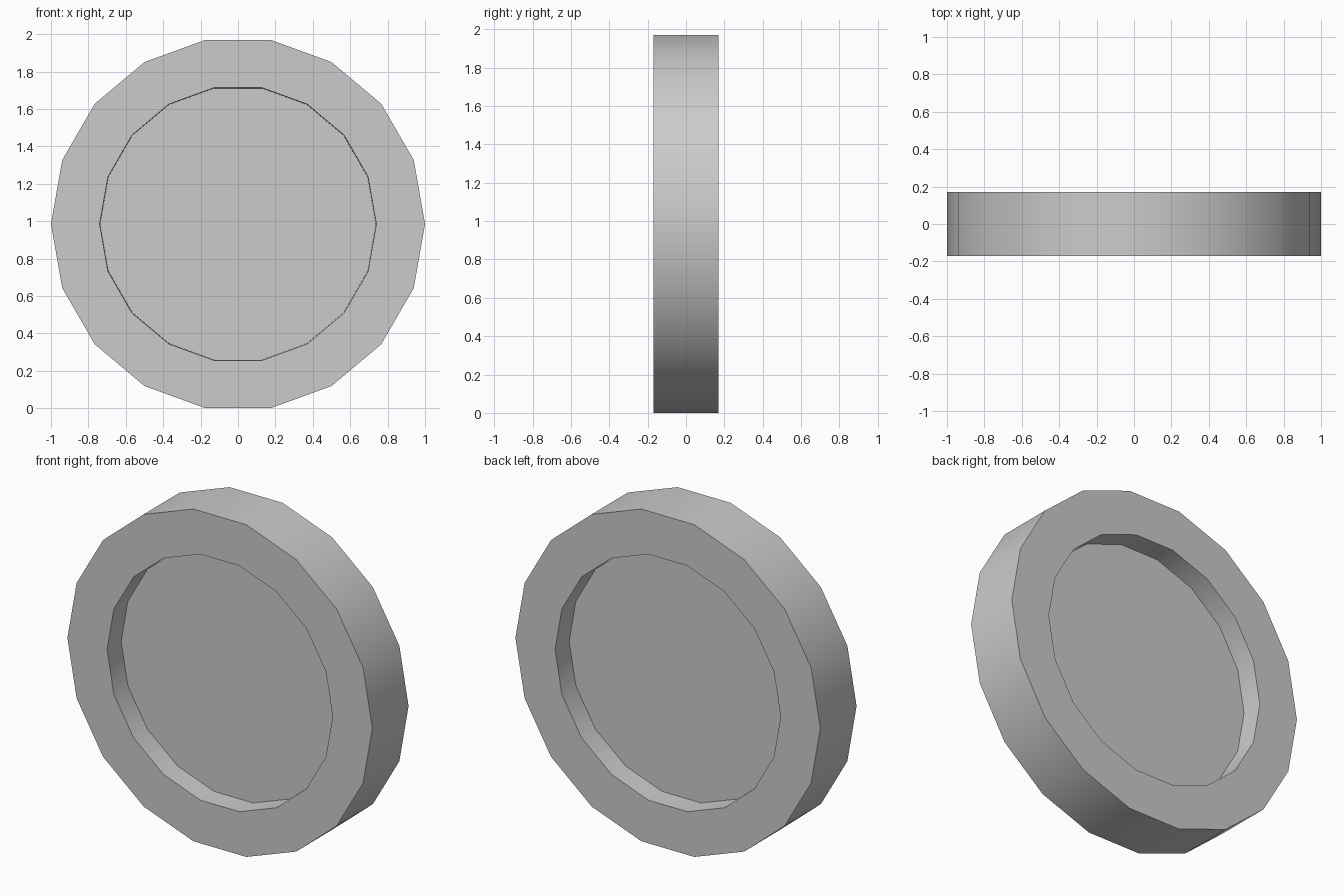
import bpy, bmesh
from math import cos, sin, pi, radians

if "Cube" in bpy.data.objects:
    bpy.data.objects.remove(bpy.data.objects["Cube"])

SIDES = 18
CENTRE_Z = cos(pi / SIDES)   # flat side rests on the ground

# Wheel section as (radius, y), from front recess floor round to back recess floor
PROFILE = [(0.737, -0.042), (0.74, -0.17), (1.0, -0.17),
           (1.0, 0.17), (0.74, 0.17), (0.737, 0.042)]

bm = bmesh.new()
rings = [[bm.verts.new((r * cos(2 * pi * i / SIDES), y,
                        CENTRE_Z + r * sin(2 * pi * i / SIDES)))
          for i in range(SIDES)] for r, y in PROFILE]

# Recess walls, rim faces and tread
for a, b in zip(rings, rings[1:]):
    for i in range(SIDES):
        j = (i + 1) % SIDES
        bm.faces.new((a[i], a[j], b[j], b[i]))

# Recessed discs on both sides
bm.faces.new(rings[0])
bm.faces.new(rings[-1])
bmesh.ops.recalc_face_normals(bm, faces=bm.faces[:])

mesh = bpy.data.meshes.new("wheel")
bm.to_mesh(mesh)
bm.free()
wheel = bpy.data.objects.new("wheel", mesh)
bpy.context.collection.objects.link(wheel)

# Smooth tread with sharp rim edges
bpy.context.view_layer.objects.active = wheel
wheel.select_set(True)
bpy.ops.object.shade_smooth_by_angle(angle=radians(30))
